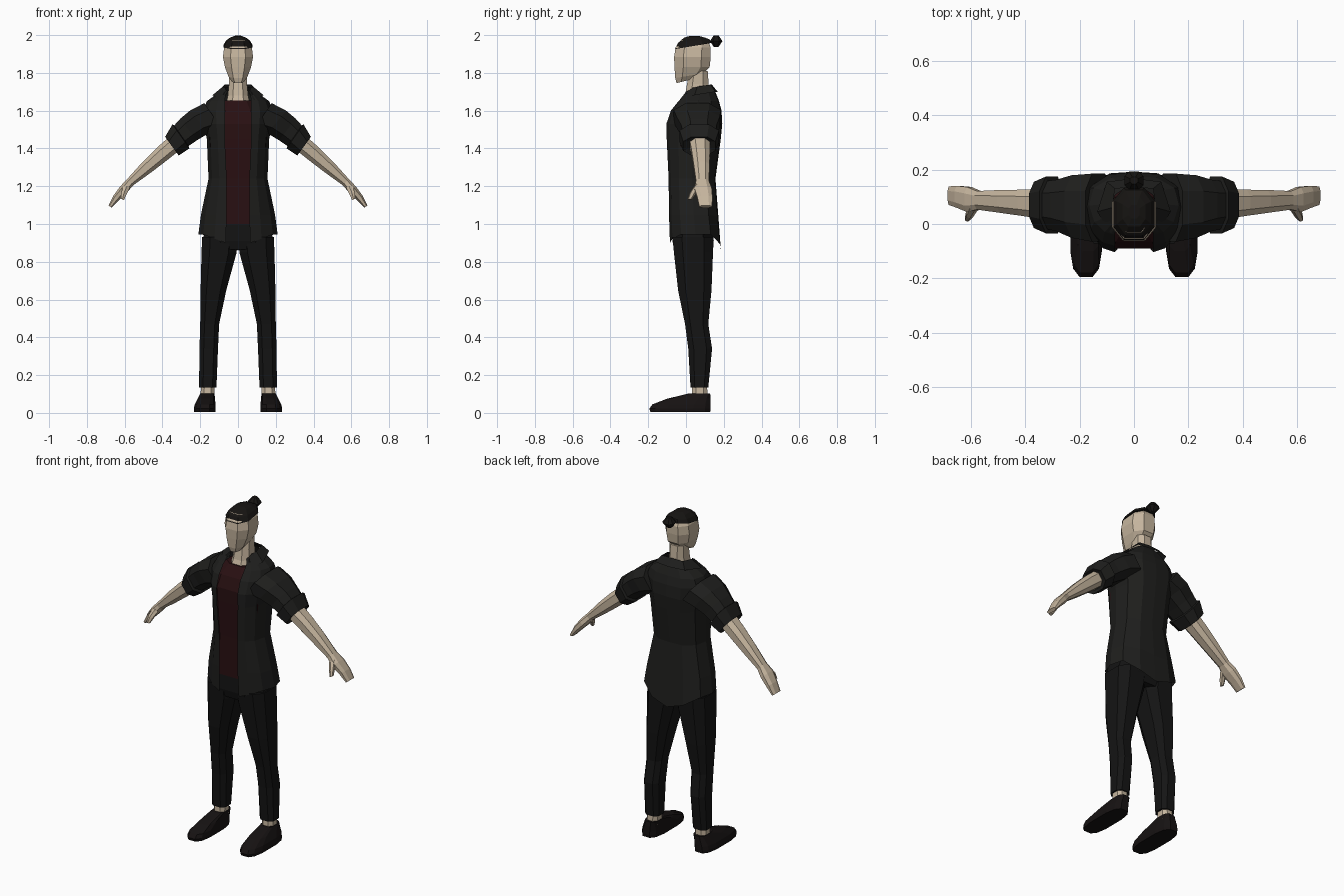
import bpy
from math import sin, cos, radians, pi
from mathutils import Vector


def material(name, rgb):
    m = bpy.data.materials.new(name)
    m.diffuse_color = (*rgb, 1)
    return m


SKIN = material("skin", (0.56, 0.46, 0.34))
SHIRT = material("shirt", (0.013, 0.013, 0.012))
RED = material("dark_red", (0.022, 0.005, 0.006))
PANTS = material("pants", (0.007, 0.007, 0.007))
HAIR = material("hair", (0.008, 0.007, 0.006))
SHOE = material("shoe", (0.008, 0.006, 0.006))


def make(name, verts, faces, mat, mirror):
    me = bpy.data.meshes.new(name)
    me.from_pydata(verts, [], faces)
    ob = bpy.data.objects.new(name, me)
    bpy.context.collection.objects.link(ob)
    me.materials.append(mat)
    if mirror:
        ob.modifiers.new("Mirror", 'MIRROR')
    return ob


def loft(name, rings, mat, mirror=False, n=8, p=0.8):
    """Capped tube; ring = centre x, y, z, in-plane radius, y radius, axis angle, rise at back."""
    unit = []
    for i in range(n):
        a = 2 * pi * (i + 0.5) / n
        c, s = cos(a), sin(a)
        unit.append((abs(c) ** p * (1 if c > 0 else -1), abs(s) ** p * (1 if s > 0 else -1)))
    mx, my = max(c for c, s in unit), max(s for c, s in unit)
    verts, faces = [], []
    for x, y, z, ru, rv, ang, rise in rings:
        u = Vector((sin(radians(ang)), 0, cos(radians(ang)))) * ru
        v = Vector((0, rv, rise))
        verts += [Vector((x, y, z)) + u * (c / mx) + v * (s / my) for c, s in unit]
    for k in range(len(rings) - 1):
        for i in range(n):
            j = (i + 1) % n
            faces.append((k * n + i, k * n + j, k * n + n + j, k * n + n + i))
    faces += [tuple(range(n))[::-1], tuple(range(len(verts) - n, len(verts)))]
    return make(name, verts, faces, mat, mirror)


def H(z, w, yf, yb, cx=0, rise=0):
    """Horizontal ring from half width and front/back limits."""
    return (cx, (yf + yb) / 2, z, w, (yb - yf) / 2, 90, rise)


# Head and neck
loft("head", [H(1.758, .032, -.05, .045, 0, .012), H(1.785, .05, -.057, .09, 0, .012),
              H(1.83, .069, -.061, .125), H(1.885, .08, -.063, .131),
              H(1.935, .073, -.055, .131), H(1.97, .055, -.03, .115),
              H(1.985, .025, .01, .085)], SKIN)
loft("neck", [H(1.62, .065, -.03, .12), H(1.68, .054, -.005, .122),
              H(1.74, .048, .005, .12), H(1.81, .048, .02, .115)], SKIN)

# Hair cap and bun
loft("hair", [H(1.942, .076, -.058, .134, 0, .016), H(1.968, .062, -.042, .125, 0, .009),
              H(1.987, .042, -.01, .10), H(1.995, .02, .02, .07)], HAIR)
loft("hair_bun", [H(1.938, .014, .147, .173), H(1.968, .035, .126, .193),
                  H(1.998, .014, .147, .173)], HAIR)

# Undershirt
loft("undershirt", [H(1.0, .15, -.076, .13), H(1.24, .135, -.078, .135),
                    H(1.45, .15, -.088, .15), H(1.53, .155, -.09, .15),
                    H(1.60, .135, -.066, .14), H(1.655, .085, -.022, .12)], RED)

# Open shirt: half profile from the front edge round to the middle of the back
rows = [  # z, half width, front y, back y, opening, front dz, back dz
    (.945, .21, -.085, .185, .065, -.045, -.085), (1.05, .196, -.09, .172, .06, 0, -.02),
    (1.24, .156, -.092, .156, .06, 0, 0), (1.45, .165, -.102, .184, .07, 0, 0),
    (1.53, .18, -.104, .192, .07, 0, 0), (1.60, .185, -.08, .188, .07, 0, 0),
    (1.65, .165, -.04, .175, .07, 0, 0), (1.69, .11, -.01, .155, .066, -.01, .01),
    (1.722, .078, .01, .13, .056, -.03, .012)]
verts, faces = [], []
for z, w, yf, yb, g, df, db in rows:
    d = yb - yf
    verts += [(g, yf, z + df), ((g + .88 * w) / 2, yf + .05 * d, z + df * .5),
              (.88 * w, yf + .22 * d, z), (w, yf + .5 * d, z), (.9 * w, yf + .8 * d, z),
              (.5 * w, yf + .98 * d, z + db * .6), (0, yb, z + db)]
for k in range(len(rows) - 1):
    for i in range(6):
        a = k * 7 + i
        faces.append((a, a + 1, a + 8, a + 7))
make("open_shirt", verts, faces, SHIRT, True)

# Folded collar flaps beside the neck
make("collar", [(.056, .0, 1.70), (.08, .06, 1.728), (.07, .13, 1.738), (0, .135, 1.74),
                (.085, -.035, 1.655), (.135, .045, 1.682), (.10, .155, 1.70), (0, .168, 1.70)],
     [(0, 4, 5, 1), (1, 5, 6, 2), (2, 6, 7, 3)], SHIRT, True)

# Sleeves with rolled cuffs
loft("sleeve", [(.13, .06, 1.57, .085, .125, 35, 0), (.205, .064, 1.54, .078, .115, 40, 0),
                (.262, .068, 1.50, .072, .095, 38, 0), (.302, .07, 1.465, .066, .088, 36, 0)],
     SHIRT, True)
loft("sleeve_cuff", [(.298, .07, 1.468, .062, .08, 35, 0), (.302, .07, 1.464, .078, .104, 35, 0),
                     (.35, .07, 1.412, .061, .085, 36, 0), (.345, .07, 1.417, .05, .06, 36, 0)],
     SHIRT, True)

# Forearms with hands, then thumbs
loft("arm", [(.32, .072, 1.44, .045, .054, 40, 0), (.40, .078, 1.373, .043, .048, 40, 0),
             (.48, .083, 1.303, .036, .042, 41, 0), (.57, .087, 1.222, .023, .034, 44, 0),
             (.605, .09, 1.184, .024, .046, 48, 0), (.645, .10, 1.138, .019, .040, 50, 0),
             (.677, .104, 1.092, .010, .034, 52, 0)], SKIN, True)
loft("thumb", [(.588, .065, 1.202, .018, .02, 60, 0), (.603, .038, 1.165, .015, .018, 65, 0),
               (.612, .02, 1.13, .009, .012, 70, 0)], SKIN, True, 6)

# Trousers
loft("trouser_hips", [H(.865, .15, -.06, .135), H(.91, .19, -.072, .147),
                      H(1.03, .15, -.074, .14)], PANTS)
loft("trouser_leg", [H(.93, .093, -.072, .147, .097), H(.85, .093, -.064, .143, .1),
                     H(.65, .068, -.042, .135, .130), H(.47, .050, -.005, .118, .150),
                     H(.34, .049, .012, .138, .155), H(.135, .046, .024, .118, .160)],
     PANTS, True, 8, .7)

# Ankles and shoes
loft("ankle", [H(.17, .036, .035, .11, .16), H(.08, .036, .03, .115, .162)], SKIN, True)
loft("shoe", [H(.005, .056, -.188, .128, .176), H(.022, .058, -.194, .131, .176),
              H(.045, .055, -.178, .131, .174), H(.075, .046, -.10, .130, .168),
              H(.102, .038, .012, .128, .162)], SHOE, True, 12, .65)
